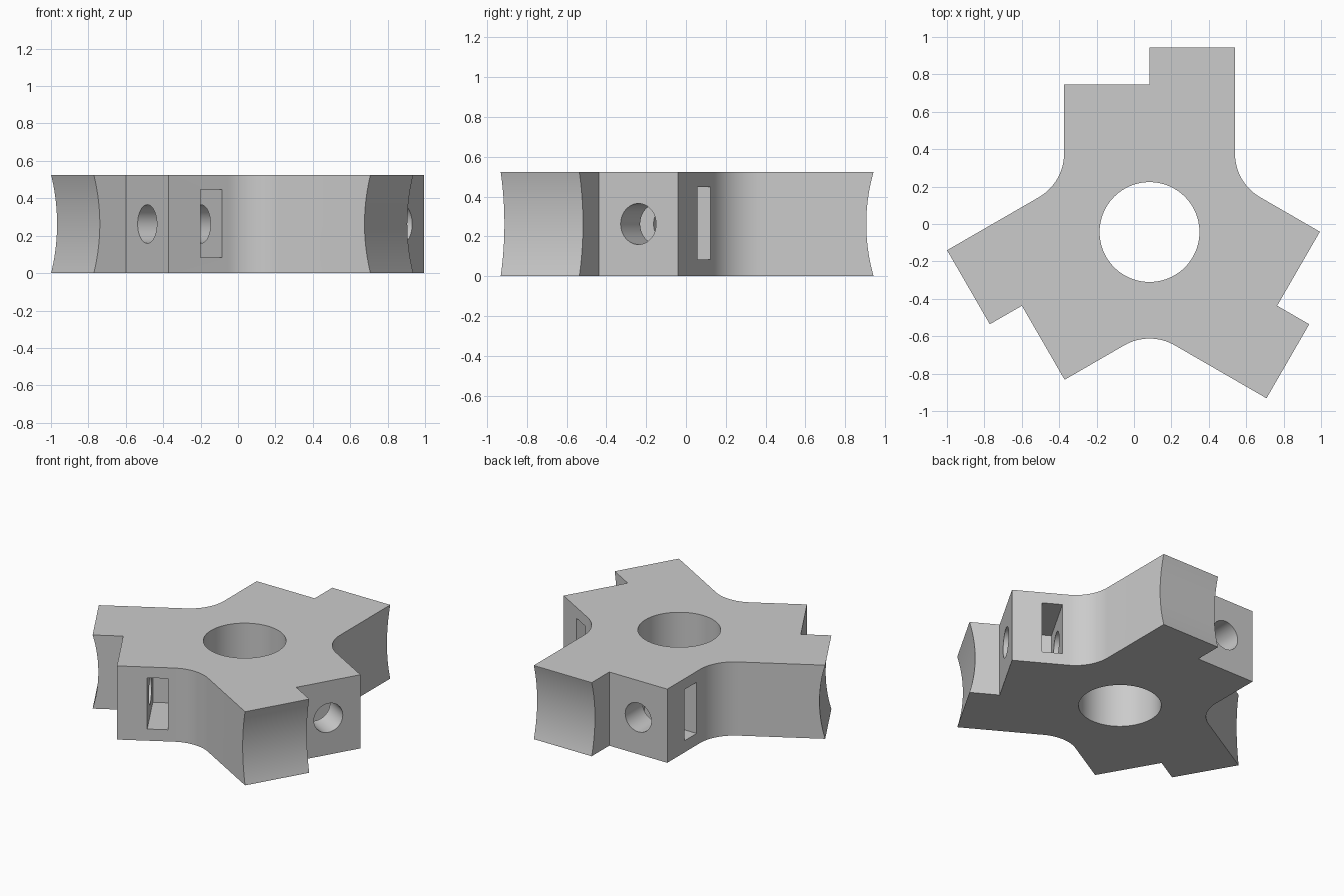
import bpy
import bmesh
from math import radians, cos, sin, pi
from mathutils import Matrix, Vector

if "Cube" in bpy.data.objects:
    bpy.data.objects.remove(bpy.data.objects["Cube"])

HUB = Vector((0.083, -0.043, 0))      # hub centre
H = 0.525                             # thickness
MID = H / 2
W = 0.457                             # half width of an arm
LONG, SHORT = 0.986, 0.788            # arm end distances
FILLET = 0.27
BOLT_X = -W / 2

grey = bpy.data.materials.new("light grey")
grey.use_nodes = True
color = (0.6, 0.6, 0.6, 1)
grey.diffuse_color = color
grey.node_tree.nodes["Principled BSDF"].inputs["Base Color"].default_value = color


def make_object(name, bm):
    bmesh.ops.recalc_face_normals(bm, faces=bm.faces)
    mesh = bpy.data.meshes.new(name)
    bm.to_mesh(mesh)
    bm.free()
    mesh.materials.append(grey)
    obj = bpy.data.objects.new(name, mesh)
    bpy.context.collection.objects.link(obj)
    return obj


def arm_matrix(i):
    return Matrix.Translation(HUB) @ Matrix.Rotation(radians(120 * i), 4, "Z")


def cylinder(bm, radius, depth, segments, matrix):
    bmesh.ops.create_cone(bm, cap_ends=True, segments=segments, radius1=radius,
                          radius2=radius, depth=depth, matrix=matrix)


# Three-armed plate: filleted valley, then the stepped arm end
valley = (W + FILLET) / cos(radians(30))
arm = []
for k in range(17):
    a = radians(240 - 60 * k / 16)
    arm.append((valley * cos(radians(30)) + FILLET * cos(a),
                valley * sin(radians(30)) + FILLET * sin(a)))
arm += [(W, LONG), (0, LONG), (0, SHORT), (-W, SHORT)]

bm = bmesh.new()
outline = [bm.verts.new(arm_matrix(i) @ Vector((x, y, 0)))
           for i in range(3) for x, y in arm]
base = bm.faces.new(outline)
top = bmesh.ops.extrude_face_region(bm, geom=[base])["geom"]
bmesh.ops.translate(bm, vec=(0, 0, H),
                    verts=[g for g in top if isinstance(g, bmesh.types.BMVert)])
hub = make_object("three_arm_hub", bm)


# Cutters
def bore(bm, m):
    cylinder(bm, 0.267, 1, 96, m @ Matrix.Translation((0, 0, MID)))


def end_groove(bm, m):
    cylinder(bm, 0.95, 0.8, 256, m @ Matrix.Translation((0.3, LONG + 0.913, MID))
             @ Matrix.Rotation(pi / 2, 4, "Y"))


def bolt_hole(bm, m):
    cylinder(bm, 0.103, 0.56, 48, m @ Matrix.Translation((BOLT_X, 0.6, MID))
             @ Matrix.Rotation(pi / 2, 4, "X"))


def nut_slot(bm, m):
    bmesh.ops.create_cube(bm, size=1, matrix=m
                          @ Matrix.Translation((-0.3, 0.5245, MID + 0.003))
                          @ Matrix.Diagonal((0.506, 0.135, 0.365, 1)))


def cut(name, shape, count):
    for i in range(count):
        cutter_bm = bmesh.new()
        shape(cutter_bm, arm_matrix(i))
        cutter = make_object(name, cutter_bm)
        cutter.hide_render = True
        mod = hub.modifiers.new(name, "BOOLEAN")
        mod.operation = "DIFFERENCE"
        mod.solver = "EXACT"
        mod.object = cutter
        bpy.ops.object.modifier_apply(modifier=mod.name)
        bpy.data.objects.remove(cutter)


bpy.context.view_layer.objects.active = hub
hub.select_set(True)
cut("centre_bore", bore, 1)
cut("end_groove", end_groove, 3)
cut("bolt_hole", bolt_hole, 3)
cut("nut_slot", nut_slot, 3)

bpy.ops.object.shade_smooth_by_angle(angle=radians(25))
